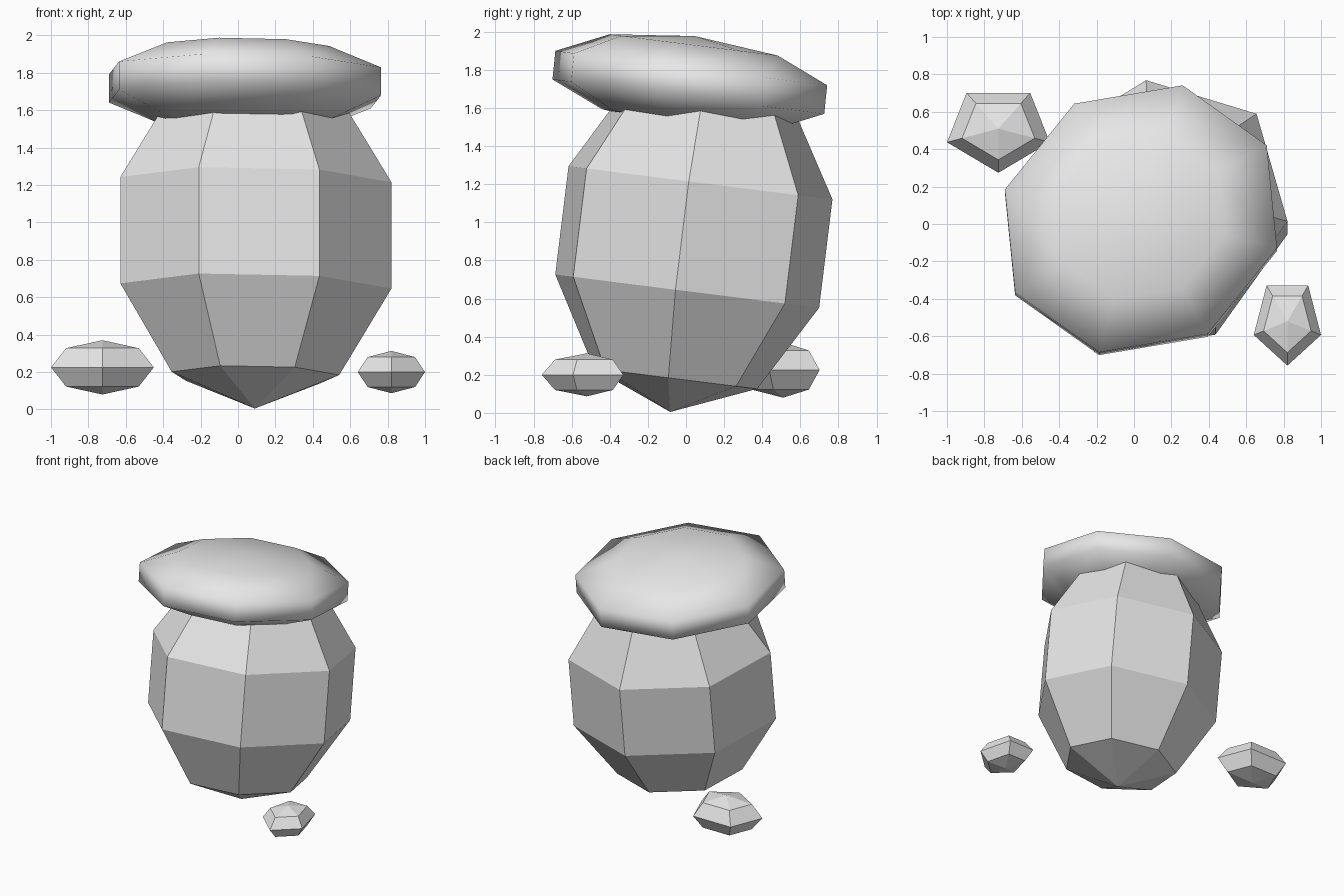
import bpy, bmesh, math
from mathutils import Vector

if "Cube" in bpy.data.objects:
    bpy.data.objects.remove(bpy.data.objects["Cube"])

stone = bpy.data.materials.new("plain_grey")
stone.diffuse_color = (0.8, 0.8, 0.8, 1)
stone.use_nodes = True
stone.node_tree.nodes["Principled BSDF"].inputs["Base Color"].default_value = stone.diffuse_color


def globe(name, segs, rings, center, ax, ay, az, start=0.0, smooth=False):
    """Low-poly ellipsoid spanned by three axis vectors."""
    c, ax, ay, az = Vector(center), Vector(ax), Vector(ay), Vector(az)
    bm = bmesh.new()
    bottom, top = bm.verts.new(c - az), bm.verts.new(c + az)
    loops = []
    for r in range(1, rings):
        lat = math.pi * r / rings
        loop = []
        for s in range(segs):
            a = start + math.tau * s / segs
            p = (ax * math.cos(a) + ay * math.sin(a)) * math.sin(lat)
            loop.append(bm.verts.new(c + p - az * math.cos(lat)))
        loops.append(loop)
    for s in range(segs):
        n = (s + 1) % segs
        bm.faces.new((bottom, loops[0][n], loops[0][s]))
        bm.faces.new((top, loops[-1][s], loops[-1][n]))
        for lo, hi in zip(loops, loops[1:]):
            bm.faces.new((lo[s], lo[n], hi[n], hi[s]))
    bmesh.ops.recalc_face_normals(bm, faces=bm.faces)
    for f in bm.faces:
        f.smooth = smooth
    me = bpy.data.meshes.new(name)
    bm.to_mesh(me)
    bm.free()
    me.materials.append(stone)
    ob = bpy.data.objects.new(name, me)
    bpy.context.collection.objects.link(ob)
    return ob


# Leaning faceted body
globe("body", 7, 5, (0.09, 0.03, 0.925),
      (0.768, -0.053, 0.006), (0.148, 0.747, -0.094), (0, 0.113, 0.92))

# Smooth flattened cap, tipped backwards
globe("cap", 8, 5, (0.037, 0.02, 1.735),
      (0.765, -0.165, 0.02), (0.235, 0.75, -0.095), (0, 0.025, 0.243), smooth=True)

# Five-sided feet, one corner pointing forwards
for name, pos, rx, ry, rz in (
        ("left_foot", (-0.725, 0.51, 0.225), 0.289, 0.236, 0.145),
        ("right_foot", (0.82, -0.52, 0.20), 0.189, 0.237, 0.113)):
    globe(name, 5, 4, pos, (rx, 0, 0), (0, ry, 0), (0, 0, rz), start=-math.pi / 2)
